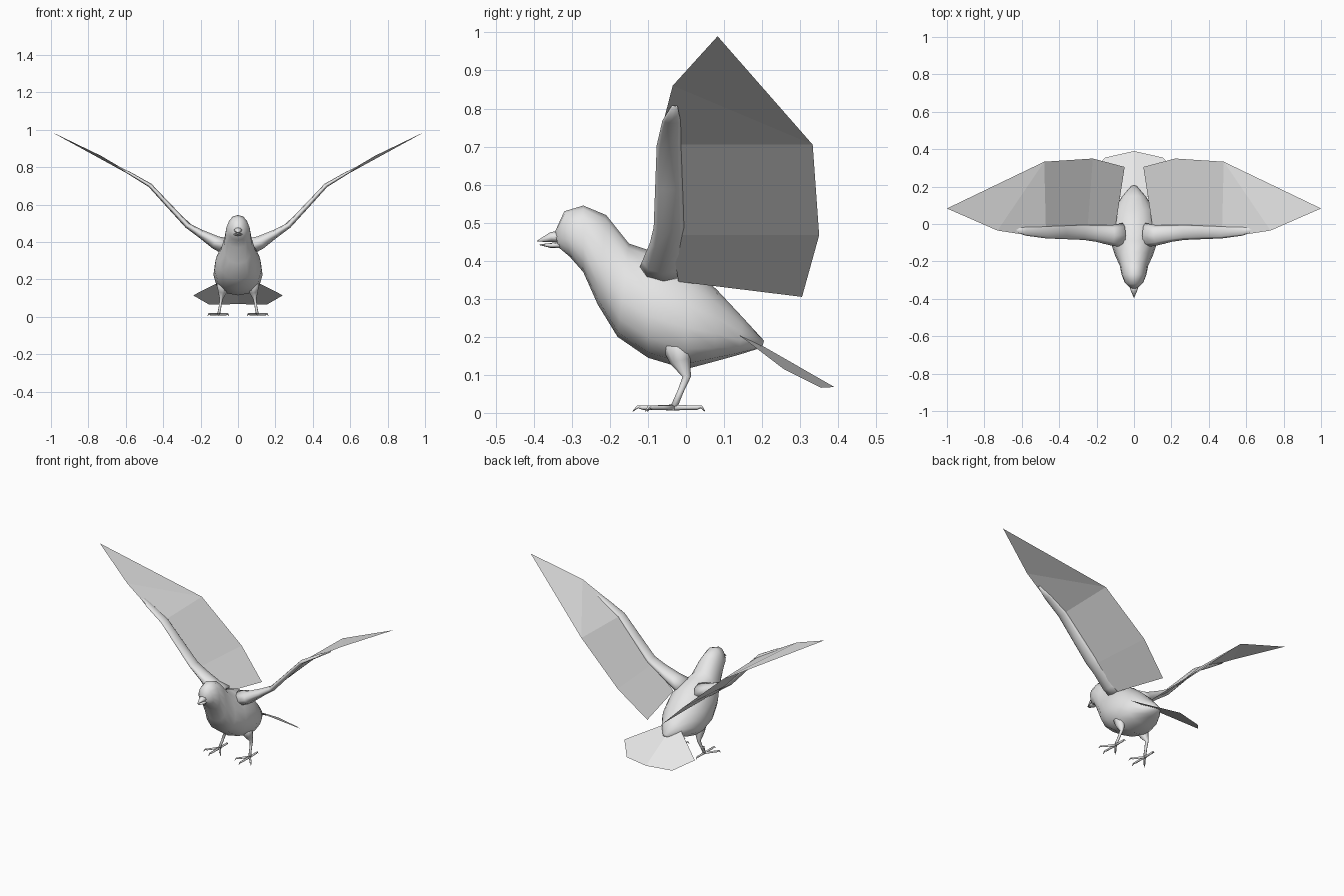
import bpy, bmesh, math
from mathutils import Vector

if "Cube" in bpy.data.objects:
    bpy.data.objects.remove(bpy.data.objects["Cube"])

grey = bpy.data.materials.new("plumage grey")
grey.diffuse_color = (0.8, 0.8, 0.8, 1)
grey.use_nodes = True
grey.node_tree.nodes["Principled BSDF"].inputs["Base Color"].default_value = grey.diffuse_color


def finish(name, bm, smooth=True, mirror=False):
    """Turn a bmesh into an object, optionally mirrored across x = 0."""
    bmesh.ops.recalc_face_normals(bm, faces=bm.faces)
    mesh = bpy.data.meshes.new(name)
    bm.to_mesh(mesh)
    bm.free()
    mesh.materials.append(grey)
    for p in mesh.polygons:
        p.use_smooth = smooth
    ob = bpy.data.objects.new(name, mesh)
    bpy.context.collection.objects.link(ob)
    if mirror:
        ob.modifiers.new("mirror", 'MIRROR').use_mirror_merge = False
    return ob


def loft(bm, rings):
    """Skin a list of equal-length rings and cap both ends."""
    vs = [[bm.verts.new(p) for p in r] for r in rings]
    n = len(vs[0])
    for a, b in zip(vs, vs[1:]):
        for i in range(n):
            j = (i + 1) % n
            bm.faces.new((a[i], a[j], b[j], b[i]))
    bm.faces.new(vs[0])
    bm.faces.new(vs[-1])


def tube(bm, stations, ref, sides=6):
    """Elliptical tube: stations are (x, y, z, radius along ref, other radius)."""
    pts = [Vector(s[:3]) for s in stations]
    rings = []
    for i, s in enumerate(stations):
        t = (pts[min(i + 1, len(pts) - 1)] - pts[max(i - 1, 0)]).normalized()
        u = Vector(ref)
        u = (u - t * u.dot(t)).normalized()
        v = t.cross(u)
        angs = [2 * math.pi * k / sides for k in range(sides)]
        rings.append([pts[i] + u * s[3] * math.cos(a) + v * s[4] * math.sin(a) for a in angs])
    loft(bm, rings)


def sheet(name, pts, faces, mirror):
    bm = bmesh.new()
    vs = [bm.verts.new(p) for p in pts]
    for f in faces:
        bm.faces.new([vs[i] for i in f])
    ob = finish(name, bm, False, mirror)
    if ob.data.polygons[0].normal.z < 0:
        ob.data.flip_normals()
    return ob


# Body and head: (top y, top z, bottom y, bottom z, half width)
sections = [
    (-.345, .475, -.335, .435, .022), (-.32, .53, -.305, .41, .05),
    (-.27, .545, -.27, .37, .066), (-.21, .52, -.232, .285, .075),
    (-.15, .445, -.18, .20, .10), (-.09, .425, -.10, .145, .124),
    (0, .395, 0, .115, .13), (.08, .325, .075, .135, .108),
    (.15, .25, .14, .153, .065), (.205, .19, .20, .172, .015)]
rings = []
for ty, tz, by, bz, w in sections:
    ring = []
    for k in range(14):
        a = 2 * math.pi * k / 14
        c, s = math.cos(a), math.sin(a)
        sx = math.copysign(abs(s) ** 0.85, s) * (1 - 0.15 * c)
        ring.append((w * sx, (ty + by) / 2 + (ty - by) / 2 * c,
                     (tz + bz) / 2 + (tz - bz) / 2 * c))
    rings.append(ring)
bm = bmesh.new()
loft(bm, rings)
finish("body", bm)

# Beak halves, slightly parted
for name, z0, h0, tip in (("upper_beak", .464, .017, (-.392, .451)),
                          ("lower_beak", .442, .009, (-.385, .442))):
    bm = bmesh.new()
    tube(bm, [(0, -.325, z0, .026, h0), (0, -.355, z0 - .002, .018, h0 * .75),
              (0, tip[0], tip[1], .002, .001)], (1, 0, 0), 8)
    finish(name, bm)

# Wing arms: flattened tapering limbs
bm = bmesh.new()
tube(bm, [(.06, -.06, .375, .065, .045), (.12, -.06, .398, .055, .036),
          (.20, -.05, .445, .045, .022), (.27, -.045, .488, .04, .015),
          (.37, -.045, .595, .036, .013), (.47, -.045, .703, .032, .011),
          (.58, -.038, .768, .024, .008), (.65, -.03, .806, .008, .003)], (0, 1, 0), 8)
finish("wing_arm", bm, mirror=True)

# Wing feathers: inner panel, middle panel, outer panel and tip
sheet("wing_feathers",
      [(.10, -.02, .345), (.05, .305, .305), (.25, -.04, .467), (.22, .35, .467),
       (.47, -.075, .705), (.48, .333, .705), (.73, -.035, .86), (1, .083, .99)],
      [(0, 2, 3, 1), (2, 4, 5, 3), (4, 6, 5), (6, 7, 5)], True)

# Tail fan
sheet("tail",
      [(0, .13, .217), (.05, .13, .212), (.24, .257, .115), (.155, .355, .066),
       (0, .39, .068), (-.155, .355, .066), (-.24, .257, .115), (-.05, .13, .212)],
      [(0, 1, 2, 3, 4), (0, 4, 5, 6, 7)], False)

# Legs: thigh, knee and shank
bm = bmesh.new()
tube(bm, [(.075, -.025, .20, .045, .05), (.083, -.015, .135, .024, .027),
          (.09, .002, .095, .009, .011), (.096, -.015, .055, .007, .008),
          (.103, -.032, .015, .008, .009)], (1, 0, 0), 8)
finish("leg", bm, mirror=True)

# Feet: three front toes and one back toe, each ending in a claw
bm = bmesh.new()
for dx, dy in ((-.055, -.07), (0, -.108), (.06, -.075), (0, .082)):
    def at(f, z, r):
        return (.103 + dx * f, -.032 + dy * f, z, r, r)
    tube(bm, [at(0, .014, .008), at(.4, .014, .006), at(.75, .014, .006),
              at(.88, .016, .004), at(1, .004, .001)], (0, 0, 1))
finish("foot", bm, mirror=True)
